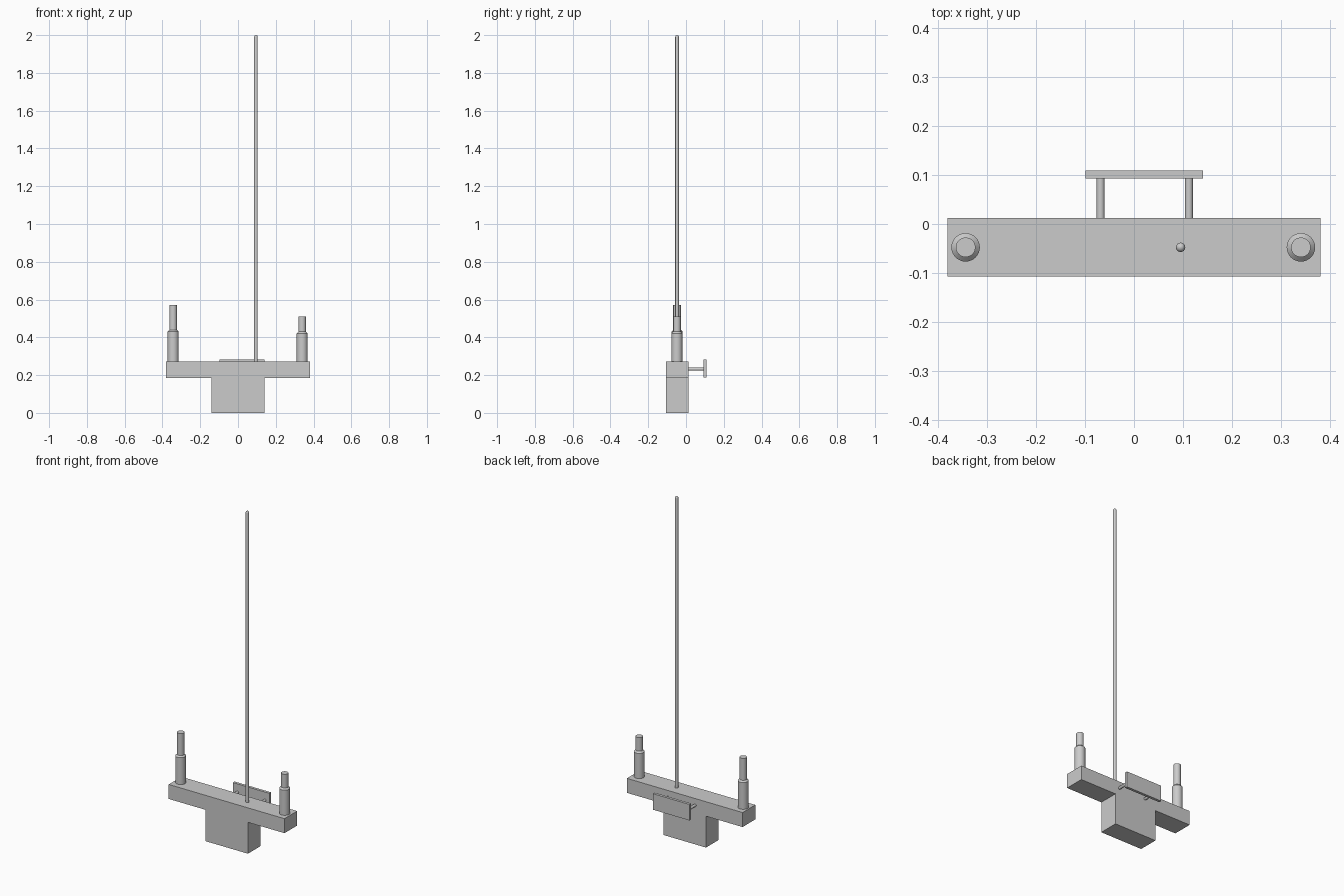
import bpy, bmesh, math
from mathutils import Matrix

if "Cube" in bpy.data.objects:
    bpy.data.objects.remove(bpy.data.objects["Cube"])

Y0, Y1 = -0.107, 0.012      # body depth
YC = (Y0 + Y1) / 2
TOP = 0.272                 # top of the body


def finish(name, bm, smooth=False):
    bmesh.ops.recalc_face_normals(bm, faces=bm.faces)
    mesh = bpy.data.meshes.new(name)
    bm.to_mesh(mesh)
    bm.free()
    ob = bpy.data.objects.new(name, mesh)
    bpy.context.collection.objects.link(ob)
    if smooth:
        bpy.context.view_layer.objects.active = ob
        ob.select_set(True)
        bpy.ops.object.shade_smooth_by_angle(angle=math.radians(30))
        ob.select_set(False)
    return ob


def extrude_y(name, outline, y0, y1):
    """Prism from an x-z outline."""
    bm = bmesh.new()
    face = bm.faces.new([bm.verts.new((x, y0, z)) for x, z in outline])
    ext = bmesh.ops.extrude_face_region(bm, geom=[face])
    verts = [g for g in ext["geom"] if isinstance(g, bmesh.types.BMVert)]
    bmesh.ops.translate(bm, verts=verts, vec=(0, y1 - y0, 0))
    return finish(name, bm)


def lathe(name, profile, loc, sides=32, rot=Matrix()):
    """Closed turned solid from (radius, height) points."""
    bm = bmesh.new()
    rings = [[bm.verts.new((r * math.cos(2 * math.pi * i / sides),
                            r * math.sin(2 * math.pi * i / sides), h))
              for i in range(sides)] for r, h in profile]
    for a, b in zip(rings, rings[1:]):
        for i in range(sides):
            j = (i + 1) % sides
            bm.faces.new((a[i], a[j], b[j], b[i]))
    bm.faces.new(rings[0])
    bm.faces.new(rings[-1])
    bmesh.ops.transform(bm, matrix=Matrix.Translation(loc) @ rot, verts=bm.verts)
    return finish(name, bm, True)


# T-shaped body
half = [(0.14, 0), (0.14, 0.186), (0.38, 0.186), (0.38, TOP)]
extrude_y("body", half + [(-x, z) for x, z in reversed(half)], Y0, Y1)

# Stepped posts at both ends, left one taller
for side, x, shoulder, top in (("left", -0.343, 0.431, 0.570),
                               ("right", 0.340, 0.421, 0.511)):
    lathe(side + "_post", [(0.029, TOP - 0.01), (0.029, shoulder),
                           (0.020, shoulder + 0.009), (0.020, top)], (x, YC, 0))

# Tall thin rod with domed tip
R = 0.0095
dome = [(R * math.cos(a), 2 - R + R * math.sin(a))
        for a in (math.radians(d) for d in (0, 22, 45, 67, 86))]
lathe("tall_rod", [(R, TOP - 0.01)] + dome[:-1] + [(0.0005, 2.0)], (0.095, YC, 0), 24)

# Rear plate on two standoffs
extrude_y("rear_plate", [(-0.099, 0.187), (0.141, 0.187),
                         (0.141, 0.282), (-0.099, 0.282)], 0.093, 0.109)
for side, x in (("left", -0.068), ("right", 0.112)):
    lathe(side + "_standoff", [(0.008, 0), (0.008, 0.09)], (x, Y1 - 0.005, 0.232),
          24, Matrix.Rotation(-math.pi / 2, 4, 'X'))
